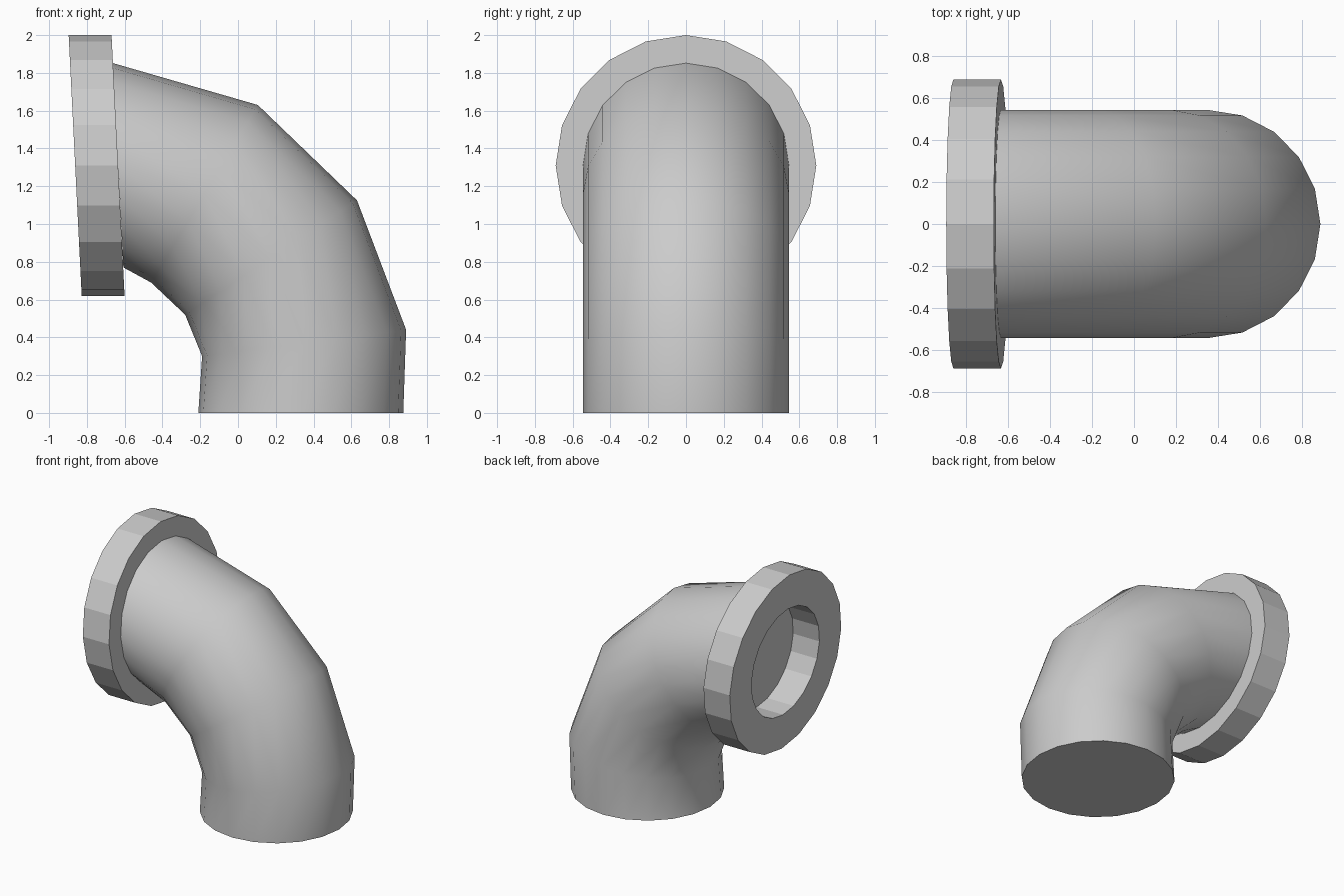
import bpy, bmesh
from math import sin, cos, pi

if "Cube" in bpy.data.objects:
    bpy.data.objects.remove(bpy.data.objects["Cube"])

SIDES = 20


def ring(bm, inner, outer, ry):
    """Ring of verts whose x-z diameter runs from inner to outer point."""
    cx, cz = (inner[0] + outer[0]) / 2, (inner[1] + outer[1]) / 2
    dx, dz = (outer[0] - inner[0]) / 2, (outer[1] - inner[1]) / 2
    return [bm.verts.new((cx + dx * cos(a), ry * sin(a), cz + dz * cos(a)))
            for a in (2 * pi * i / SIDES for i in range(SIDES))]


def bridge(bm, a, b, smooth):
    for i in range(SIDES):
        j = (i + 1) % SIDES
        bm.faces.new((a[i], a[j], b[j], b[i])).smooth = smooth


def finish(bm, name):
    bmesh.ops.recalc_face_normals(bm, faces=bm.faces)
    mesh = bpy.data.meshes.new(name)
    bm.to_mesh(mesh)
    bm.free()
    bpy.context.collection.objects.link(bpy.data.objects.new(name, mesh))


# Bent pipe: (inside of bend, outside of bend) at each section
sections = [((-0.21, 0), (0.875, 0)),
            ((-0.19, 0.30), (0.89, 0.44)),
            ((-0.28, 0.52), (0.63, 1.125)),
            ((-0.46, 0.69), (0.105, 1.63)),
            ((-0.607, 0.77), (-0.663, 1.852))]
bm = bmesh.new()
rings = [ring(bm, p, q, 0.545) for p, q in sections]
for a, b in zip(rings, rings[1:]):
    bridge(bm, a, b, True)
bm.faces.new(rings[0])
bm.faces.new(rings[-1])
finish(bm, "elbow_pipe")

# Flange: faceted collar with a recessed opening
bm = bmesh.new()


def collar_ring(x, r):
    return ring(bm, (x + 0.05 * r, 1.31 - r), (x - 0.05 * r, 1.31 + r), r)


loops = [collar_ring(-0.635, 0.69), collar_ring(-0.862, 0.69),
         collar_ring(-0.862, 0.42), collar_ring(-0.635, 0.42)]
for k in range(4):
    bridge(bm, loops[k], loops[(k + 1) % 4], False)
finish(bm, "flange")
